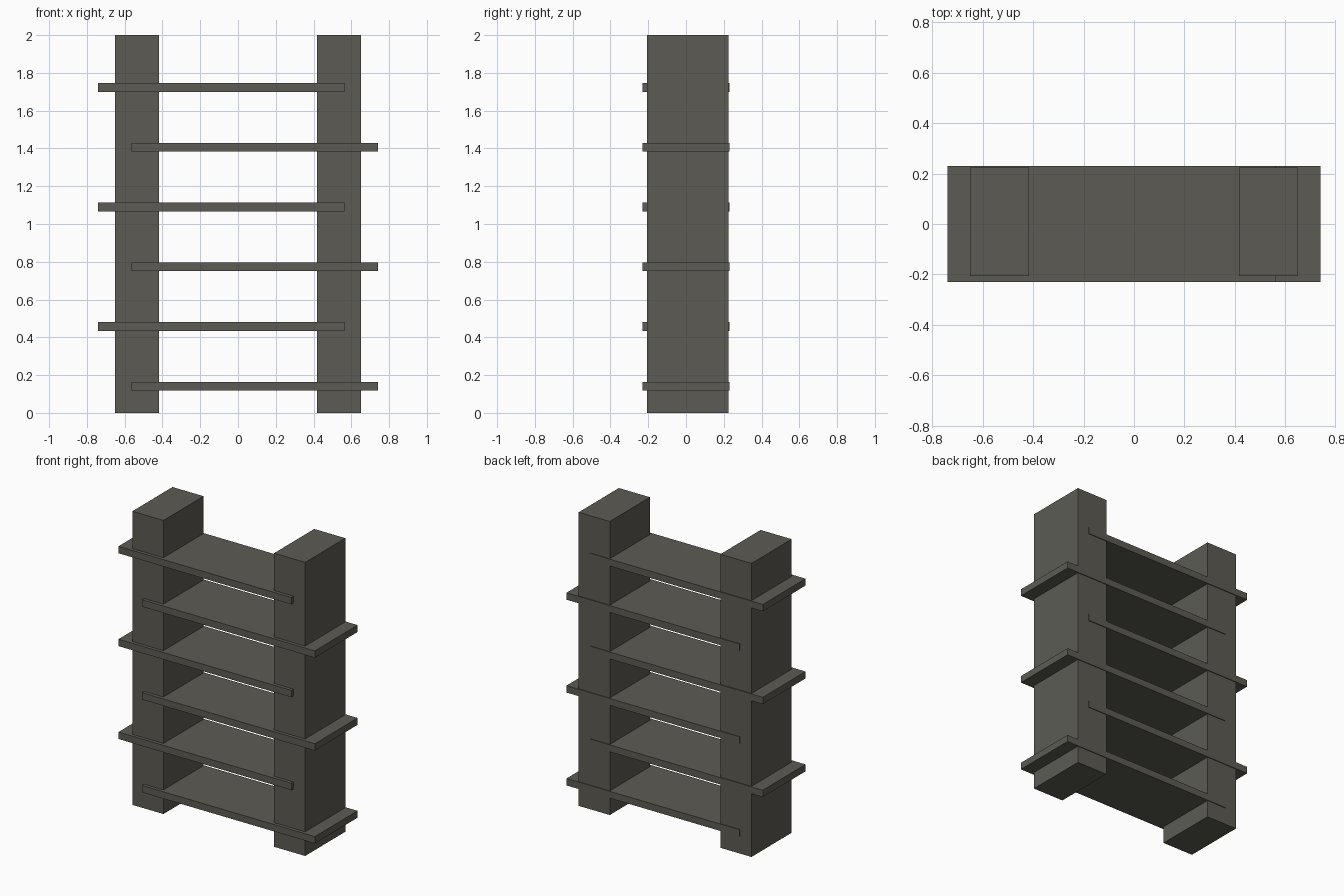
import bpy
from mathutils import Matrix, Vector

cube = bpy.data.objects.get("Cube")
if cube:
    bpy.data.objects.remove(cube, do_unlink=True)

# Single dark grey-olive finish
finish = bpy.data.materials.new("dark olive grey")
finish.use_nodes = True
colour = (0.107, 0.105, 0.088, 1.0)
finish.diffuse_color = colour
finish.node_tree.nodes["Principled BSDF"].inputs["Base Color"].default_value = colour


def box(name, low, high):
    """Flat-shaded box spanning two opposite corners."""
    low, high = Vector(low), Vector(high)
    bpy.ops.mesh.primitive_cube_add(size=1)
    obj = bpy.context.object
    obj.name = name
    size = high - low
    obj.data.transform(Matrix.Translation((low + high) / 2) @ Matrix.Diagonal((*size, 1)))
    obj.data.materials.append(finish)
    return obj


# Two upright posts
box("left_post", (0.417, -0.207, 0), (0.651, 0.225, 2))
box("right_post", (-0.651, -0.207, 0), (-0.417, 0.225, 2))

# Six shelves, sticking out alternately to the left and to the right
OUTER, INNER, DEPTH, THICK = 0.74, 0.563, 0.23, 0.047
for i in range(6):
    z = 0.141 + 0.3163 * i
    x0, x1 = (-INNER, OUTER) if i % 2 == 0 else (-OUTER, INNER)
    box(f"shelf_{i + 1}", (x0, -DEPTH, z - THICK / 2), (x1, DEPTH, z + THICK / 2))
